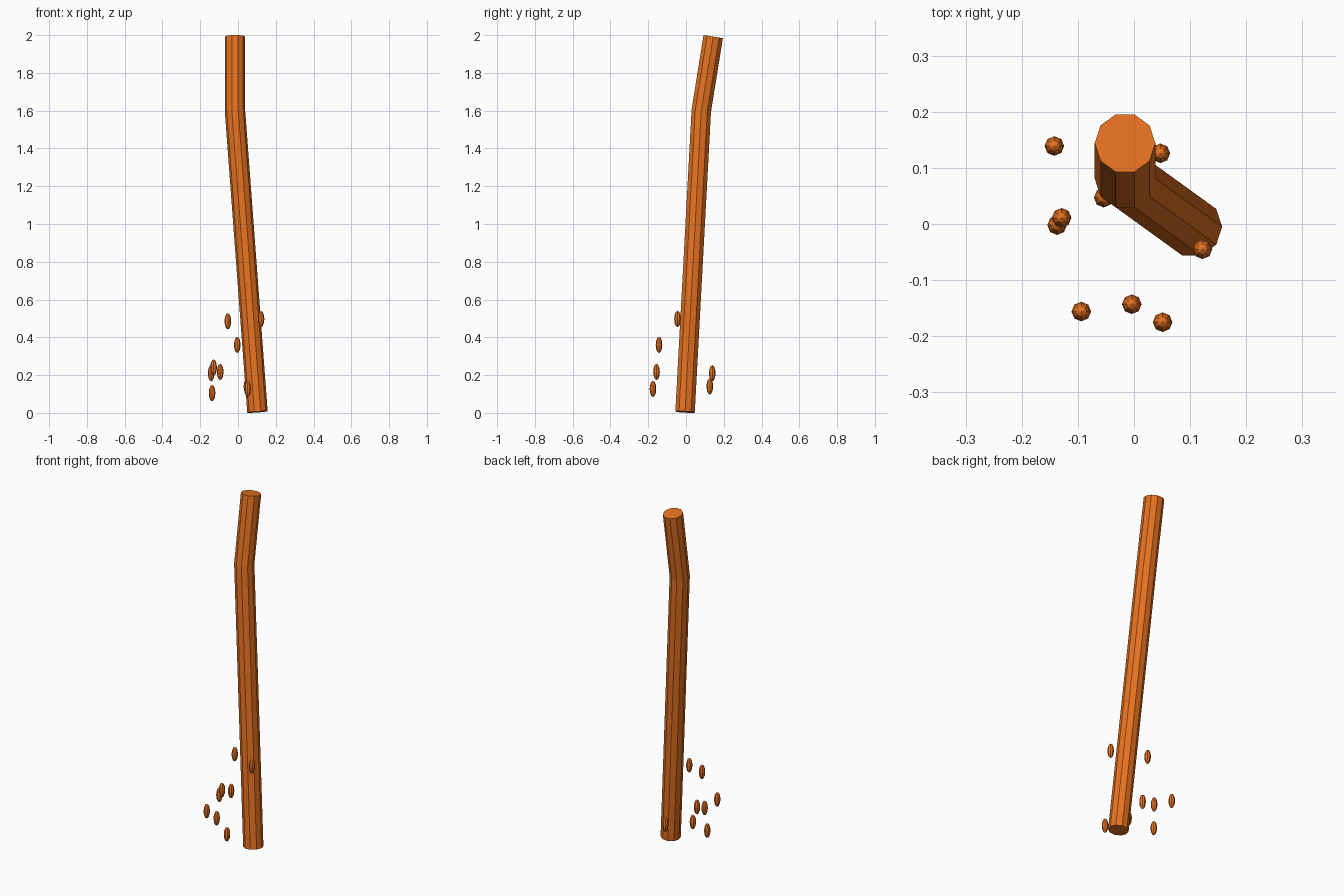
import bpy, bmesh, math
from mathutils import Vector, Matrix

if "Cube" in bpy.data.objects:
    bpy.data.objects.remove(bpy.data.objects["Cube"])

orange = bpy.data.materials.new("orange")
orange.diffuse_color = (0.80, 0.17, 0.015, 1)
orange.use_nodes = True
orange.node_tree.nodes["Principled BSDF"].inputs["Base Color"].default_value = orange.diffuse_color


def finish(name, bm):
    bmesh.ops.recalc_face_normals(bm, faces=bm.faces)
    mesh = bpy.data.meshes.new(name)
    bm.to_mesh(mesh)
    bm.free()
    mesh.materials.append(orange)
    obj = bpy.data.objects.new(name, mesh)
    bpy.context.collection.objects.link(obj)


# Bent ten-sided stem, with rings tilted square to the path
SIDES, RADIUS = 10, 0.054
path = [Vector(p) for p in ((0.103, -0.005, 0.005), (-0.016, 0.081, 1.6), (-0.016, 0.144, 1.992))]
bm = bmesh.new()
rings = []
for i, p in enumerate(path):
    steps = [(path[j + 1] - path[j]).normalized() for j in (i - 1, i) if 0 <= j < len(path) - 1]
    t = sum(steps, Vector())
    ring = []
    for k in range(SIDES):
        a = math.tau * k / SIDES
        d = Vector((math.cos(a), math.sin(a), 0)) * RADIUS
        d.z = -d.dot(t) / t.z
        ring.append(bm.verts.new(p + d))
    rings.append(ring)
for low, high in zip(rings, rings[1:]):
    for k in range(SIDES):
        n = (k + 1) % SIDES
        bm.faces.new((low[k], low[n], high[n], high[k]))
bm.faces.new(rings[0])
bm.faces.new(rings[-1])
finish("stem", bm)

# Small upright seed-shaped beads scattered round the foot
beads = [
    (-0.142, 0.139, 0.21), (-0.054, 0.047, 0.485), (0.047, 0.126, 0.14),
    (-0.129, 0.011, 0.24), (-0.137, -0.002, 0.105), (0.122, -0.045, 0.497),
    (-0.004, -0.143, 0.36), (-0.094, -0.156, 0.217), (0.051, -0.175, 0.127),
]
for i, p in enumerate(beads):
    bm = bmesh.new()
    bmesh.ops.create_uvsphere(bm, u_segments=8, v_segments=6, radius=1,
                              matrix=Matrix.Translation(p) @ Matrix.Diagonal((0.0175, 0.0175, 0.043, 1)))
    finish(f"bead_{i + 1}", bm)
